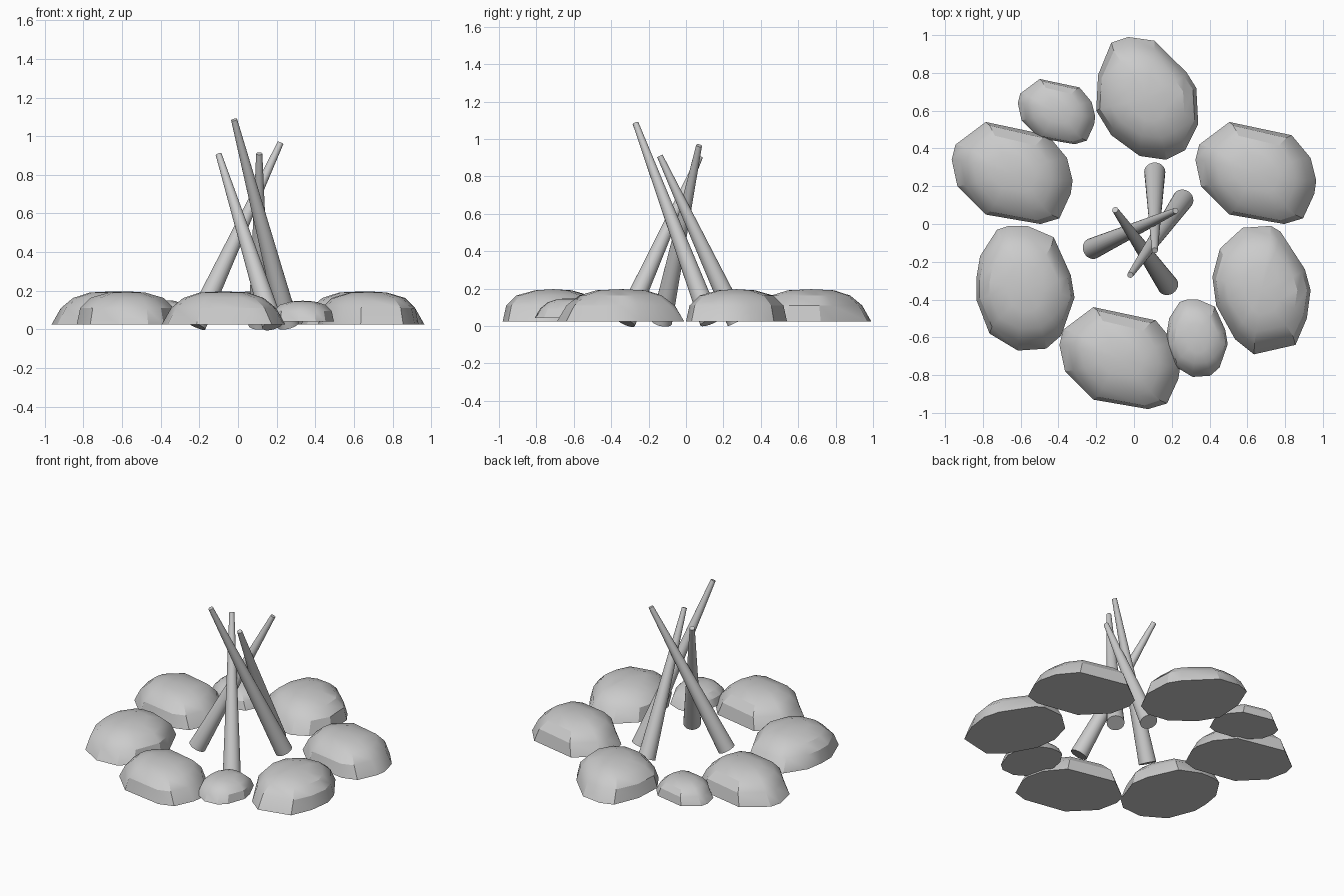
import bpy, bmesh
from mathutils import Vector

if "Cube" in bpy.data.objects:
    bpy.data.objects.remove(bpy.data.objects["Cube"])

# Footprints of the stones, relative to their centres (hundredths of a unit)
WIDE = [(-32, 7), (-30, 15), (-14, 27), (19, 20), (29, 8), (32, -4),
        (31, -11), (25, -24), (15, -27), (-14, -22), (-29, -7)]
TALL_A = [(-27, -7), (-26, 12), (-19, 29), (-10, 32), (4, 30), (21, 13),
          (26, 5), (27, -14), (20, -28), (10, -33), (-4, -31), (-19, -20)]
TALL_B = [(-26, 5), (-24, 17), (-15, 31), (-9, 33), (1, 33), (15, 27), (24, 7),
          (26, -5), (19, -25), (11, -32), (-4, -33), (-19, -24), (-26, -6)]
TALL_C = [(-26, 7), (-22, 22), (-10, 33), (5, 34), (10, 31), (23, 11),
          (26, 0), (24, -15), (18, -29), (-4, -34), (-14, -26), (-24, -8)]

# Ring steps: scale on long axis, scale on short axis, height
RINGS = [(1, 1, 0), (.85, .93, .085), (.65, .73, .138), (.38, .36, .166)]


def finish(name, bm):
    bmesh.ops.recalc_face_normals(bm, faces=bm.faces)
    me = bpy.data.meshes.new(name)
    bm.to_mesh(me)
    bm.free()
    ob = bpy.data.objects.new(name, me)
    bpy.context.collection.objects.link(ob)
    bpy.ops.object.select_all(action='DESELECT')
    ob.select_set(True)
    bpy.context.view_layer.objects.active = ob
    bpy.ops.object.shade_smooth_by_angle(angle=0.5)
    return ob


def stone(name, outline, x, y, z=.025, s=1.0):
    bm = bmesh.new()
    rings = []
    for a, b, h in RINGS:
        sx, sy = (a, b) if outline is WIDE else (b, a)
        rings.append([bm.verts.new((x + px * .01 * sx * s, y + py * .01 * sy * s, z + h * s))
                      for px, py in outline])
    n = len(outline)
    for lo, hi in zip(rings, rings[1:]):
        for i in range(n):
            j = (i + 1) % n
            bm.faces.new((lo[i], lo[j], hi[j], hi[i]))
    bm.faces.new(rings[0])
    apex = bm.verts.new((x, y, z + .172 * s))
    for i in range(n):
        bm.faces.new((rings[-1][i], rings[-1][(i + 1) % n], apex))
    finish(name, bm)


def log(name, base, tip):
    base, tip = Vector(base), Vector(tip)
    d = tip - base
    bm = bmesh.new()
    bmesh.ops.create_cone(bm, cap_ends=True, segments=24, radius1=.056, radius2=.016,
                          depth=d.length)
    rot = d.to_track_quat('Z', 'Y').to_matrix()
    for v in bm.verts:
        v.co = rot @ v.co + (base + tip) / 2
    finish(name, bm)


# Ring of stones
stone("stone_left", WIDE, -.645, .27)
stone("stone_right", WIDE, .645, .27)
stone("stone_front", WIDE, -.075, -.71)
stone("stone_back", TALL_A, .07, .67)
stone("stone_front_left", TALL_B, -.575, -.34)
stone("stone_front_right", TALL_C, .675, -.35)
stone("small_stone_back", WIDE, -.41, .595, .042, .64)
stone("small_stone_front", TALL_B, .335, -.605, .042, .62)

# Leaning logs
log("log_back", (.11, .275, .022), (.11, -.14, .91))
log("log_right", (.26, .13, .022), (-.02, -.27, 1.085))
log("log_left", (-.22, -.13, .022), (.22, .07, .965))
log("log_front", (.18, -.325, .022), (-.10, .075, .905))
